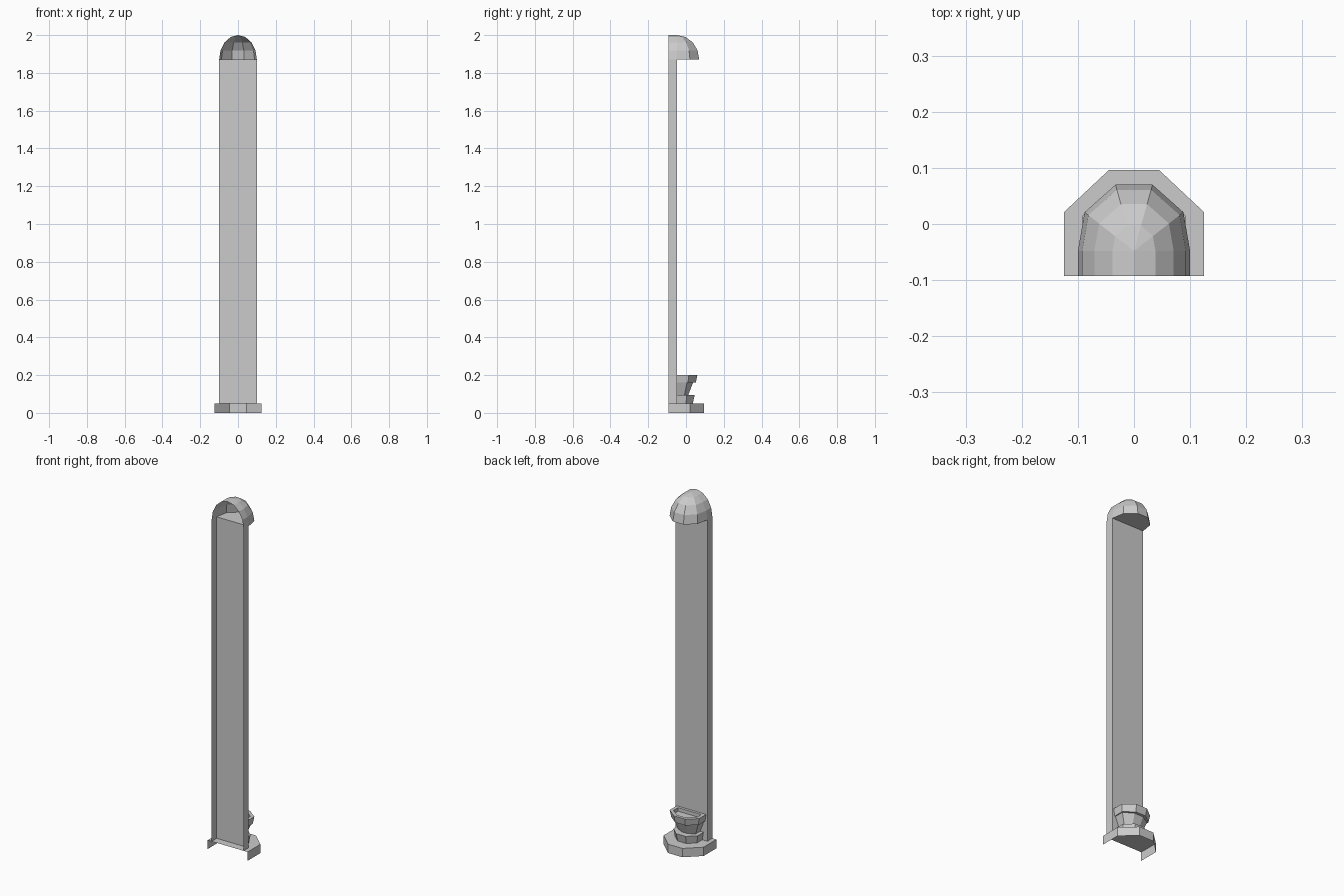
import bpy, bmesh, math

if "Cube" in bpy.data.objects:
    bpy.data.objects.remove(bpy.data.objects["Cube"])

stone = bpy.data.materials.new("pale_grey")
stone.diffuse_color = (0.6, 0.6, 0.6, 1)
stone.use_nodes = True
stone.node_tree.nodes["Principled BSDF"].inputs["Base Color"].default_value = stone.diffuse_color

FRONT, PANEL = -0.093, -0.048   # open edge and recessed panel depth


def finish(name, bm):
    bmesh.ops.remove_doubles(bm, verts=bm.verts, dist=1e-5)
    me = bpy.data.meshes.new(name)
    bm.to_mesh(me)
    bm.free()
    me.materials.append(stone)
    ob = bpy.data.objects.new(name, me)
    bpy.context.collection.objects.link(ob)
    return ob


def half_ring(y0, w, ym, wf, yf):
    """Half octagon outline, from the right side round the back to the left."""
    right = [(w, y0), (w, ym), (wf, yf)]
    return right + [(-x, y) for x, y in reversed(right)]


def loft(bm, rings, cap_last=False):
    """Skin a list of open rings of 3D points."""
    rows = [[bm.verts.new(p) for p in r] for r in rings]
    for a, b in zip(rows, rows[1:]):
        for i in range(len(a) - 1):
            bm.faces.new((a[i], a[i + 1], b[i + 1], b[i]))
    if cap_last:
        bm.faces.new(rows[-1])


def at(ring, z):
    return [(x, y, z) for x, y in ring]


# Plinth: half octagon skirt with a top, open below and in front
bm = bmesh.new()
ring = half_ring(FRONT, 0.125, 0.021, 0.045, 0.096)
loft(bm, [at(ring, 0), at(ring, 0.05)], True)
finish("plinth", bm)

# Shaft: tall channel with a recessed panel
bm = bmesh.new()
section = [(0.1, FRONT), (0.1, PANEL), (-0.1, PANEL), (-0.1, FRONT)]
loft(bm, [at(section, 0.05), at(section, 1.87)])
finish("shaft", bm)

# Dome: arch strip in front, faceted quarter dome behind, flat floor
bm = bmesh.new()
R, H, Z = 0.1, 0.13, 1.87
arch = [(R * math.cos(i * math.pi / 8), Z + H * math.sin(i * math.pi / 8))
        for i in range(9)]
loft(bm, [[(x, y, z) for x, z in arch] for y in (FRONT, PANEL)])
rim = half_ring(PANEL, 0.1, PANEL, 0.033, 0.07)
rim = [(0.1, PANEL), (0.088, 0.021), (0.033, 0.07),
       (-0.033, 0.07), (-0.088, 0.021), (-0.1, PANEL)]
rows = []
for i in range(4):
    a = i * math.pi / 8
    s = math.cos(a)
    rows.append([(x * s, PANEL + (y - PANEL) * s, Z + H * math.sin(a)) for x, y in rim])
loft(bm, rows)
top = [bm.verts.new(p) for p in rows[-1]]
apex = bm.verts.new((0, PANEL, Z + H))
for a, b in zip(top, top[1:]):
    bm.faces.new((a, b, apex))
bm.faces.new([bm.verts.new(p) for p in reversed(at(rim, Z))])
finish("dome", bm)

# Basin: foot, flared stem and rimmed bowl with a sunken top
bm = bmesh.new()
foot_low = half_ring(PANEL, 0.068, 0.0, 0.026, 0.036)
foot_top = half_ring(PANEL, 0.076, 0.004, 0.03, 0.046)
stem_low = half_ring(PANEL, 0.055, -0.008, 0.02, 0.012)
stem_top = half_ring(PANEL, 0.08, 0.005, 0.028, 0.037)
bowl_low = half_ring(PANEL, 0.085, 0.01, 0.031, 0.052)
bowl_top = half_ring(PANEL, 0.092, 0.015, 0.034, 0.06)
inner = half_ring(PANEL + 0.015, 0.073, 0.007, 0.027, 0.043)
loft(bm, [at(foot_low, 0.05), at(foot_top, 0.095), at(stem_low, 0.095),
          at(stem_top, 0.16), at(bowl_low, 0.16), at(bowl_top, 0.2),
          at(inner, 0.2), at(inner, 0.18)], True)
# back lip of the bowl
loft(bm, [[(s * 0.092, PANEL, 0.2) for s in (-1, 1)],
          [(s * 0.073, PANEL + 0.015, 0.2) for s in (-1, 1)],
          [(s * 0.073, PANEL + 0.015, 0.18) for s in (-1, 1)]])
finish("basin", bm)
